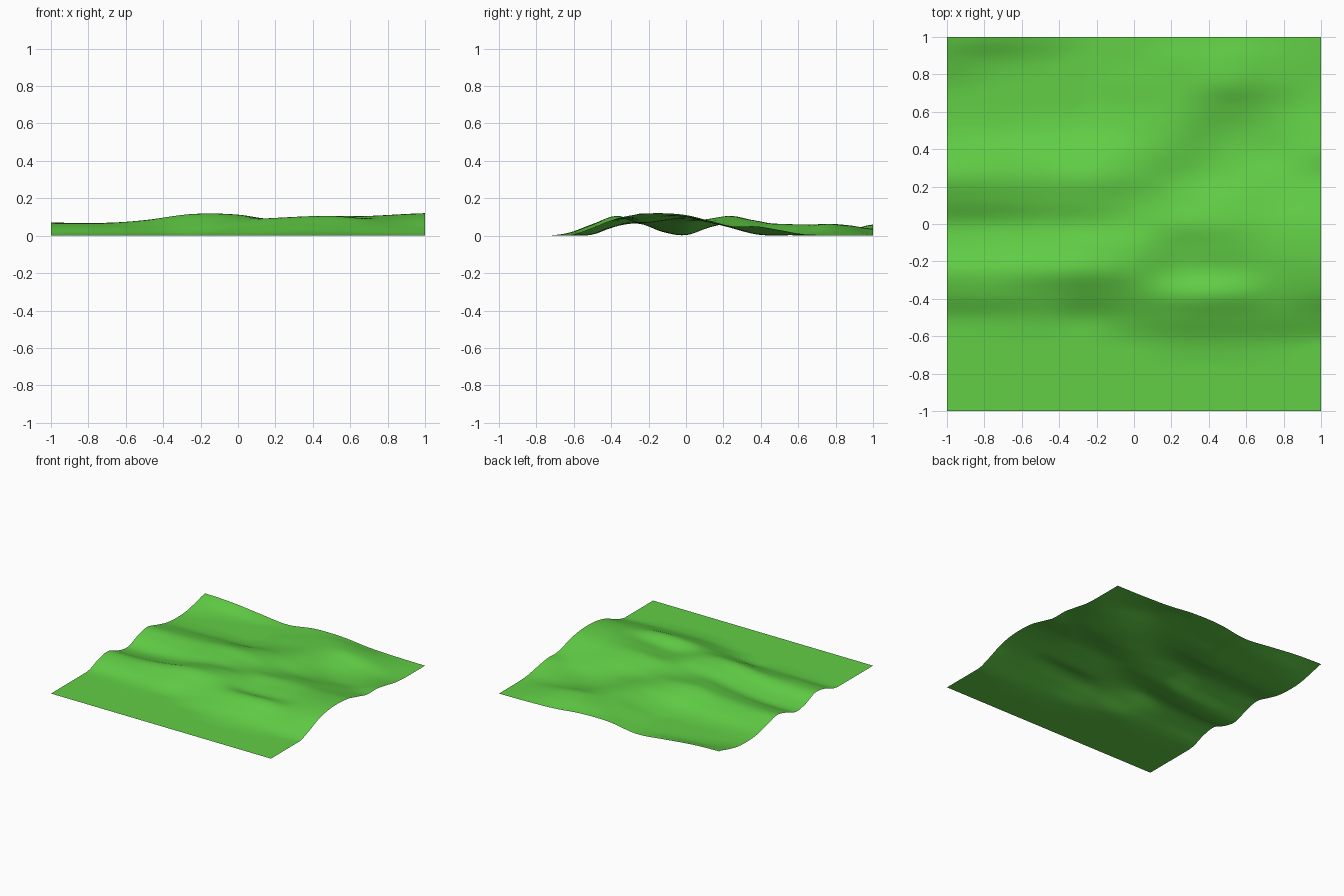
import bpy, bmesh, math

if "Cube" in bpy.data.objects:
    bpy.data.objects.remove(bpy.data.objects["Cube"])

# Terrain cross-sections, heights in hundredths.
# One row per x = -1 .. 1 (step 0.25), samples along y = -0.75 .. 1 (step 0.125)
SECTIONS = [
    [0, 0, .6, 5, 6.5, 2, .3, 4.5, 7, 4, 1, 0, .5, 3, 6],
    [0, 0, .8, 5, 6.5, 2.5, .6, 4.5, 6.8, 4.5, 1, 0, 0, 1.2, 5],
    [0, 0, 1, 5, 8.3, 5, 3, 6, 8, 5.5, 1.5, 0, 0, .3, 2.5],
    [0, 0, .8, 6.5, 11.5, 9.5, 7, 9, 10.5, 7, 2.2, .3, 0, 0, .3],
    [0, .3, 3.5, 8, 11, 10.8, 8.5, 8, 9, 8, 5.5, 4, 4, 3.5, 3.5],
    [0, 1.5, 6, 9.8, 7, 8, 9.5, 7, 5, 5.5, 6, 6, 6, 5.5, 3.5],
    [0, 1.5, 6, 10.5, 8, 9.5, 10.5, 8, 4, 1.5, 1, 3, 6, 4.5, 1.2],
    [0, .8, 5, 8.5, 10, 10.8, 10, 7, 4, 1, .3, .5, 2, 1.5, .3],
    [0, 0, 4, 9, 11.5, 12, 11, 8, 5, 5, 3, .8, 0, 0, 0],
]
N = 80


def spline(values, t):
    """Smooth curve through evenly spaced values, t in index units."""
    last = len(values) - 1
    t = min(max(t, 0), last)
    i = min(int(t), last - 1)
    f = t - i
    a, b, c, d = (values[min(max(k, 0), last)] for k in range(i - 1, i + 3))
    return b + .5 * f * (c - a + f * (2 * a - 5 * b + 4 * c - d + f * (3 * (b - c) + d - a)))


def height(x, y):
    across = [spline(s, (y + .75) / .125) for s in SECTIONS]
    return max(0, spline(across, (x + 1) / .25)) / 100


# Grassy hills: one open, displaced grid
bm = bmesh.new()
bmesh.ops.create_grid(bm, x_segments=N, y_segments=N, size=1)
for v in bm.verts:
    v.co.z = height(v.co.x, v.co.y)
for f in bm.faces:
    f.smooth = True
mesh = bpy.data.meshes.new("grass_hills")
bm.to_mesh(mesh)
bm.free()
hills = bpy.data.objects.new("grass_hills", mesh)
bpy.context.collection.objects.link(hills)

# Grass colour
grass = bpy.data.materials.new("grass")
grass.diffuse_color = (0.12, 0.62, 0.06, 1)
grass.use_nodes = True
grass.node_tree.nodes["Principled BSDF"].inputs["Base Color"].default_value = grass.diffuse_color
mesh.materials.append(grass)
